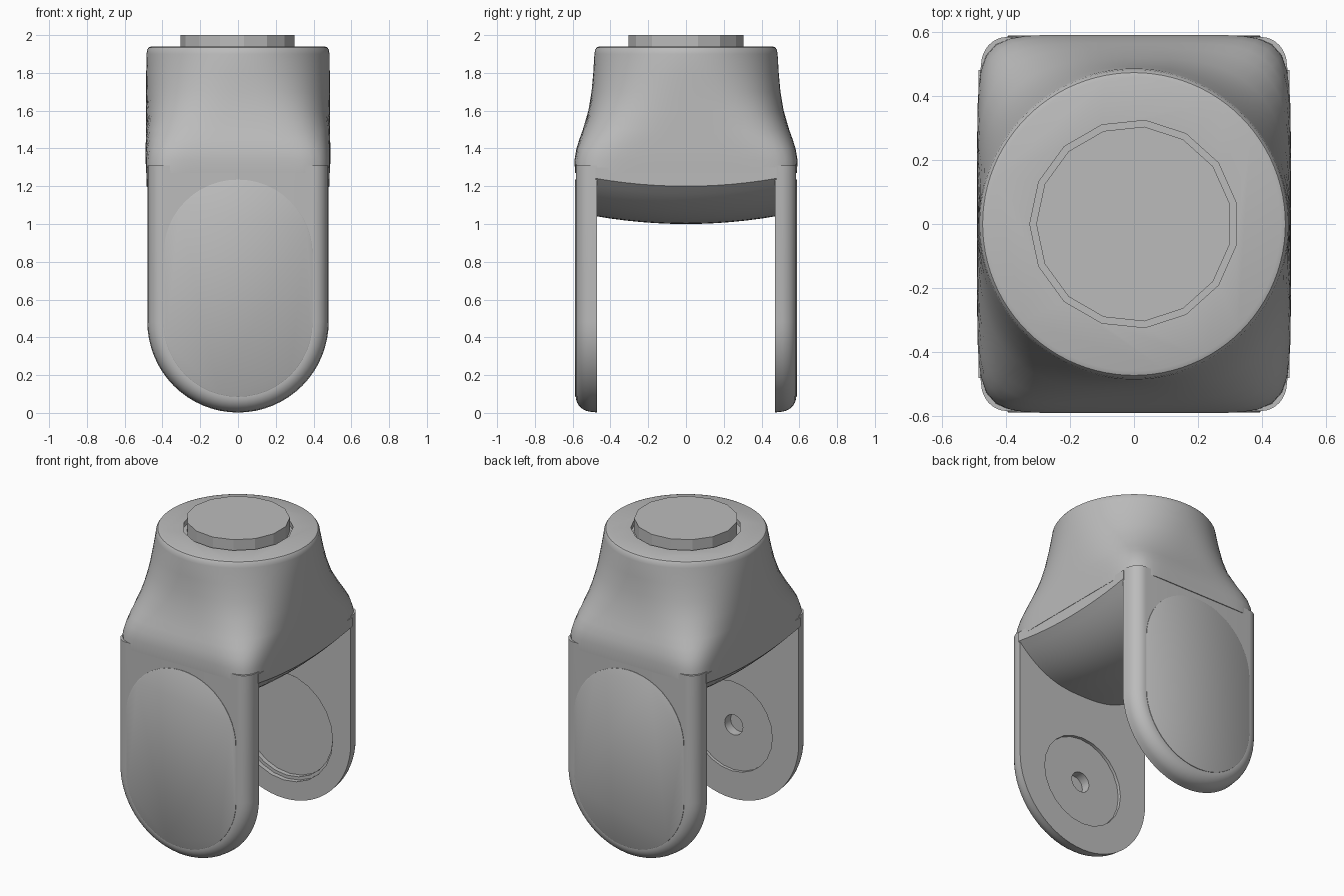
import bpy, bmesh, math
from mathutils import Matrix

if "Cube" in bpy.data.objects:
    bpy.data.objects.remove(bpy.data.objects["Cube"])

grey = bpy.data.materials.new("matte grey")
grey.use_nodes = True
COLOR = (0.5, 0.5, 0.5, 1)
grey.diffuse_color = COLOR
grey.node_tree.nodes["Principled BSDF"].inputs["Base Color"].default_value = COLOR


def finish(bm, name, angle=35):
    bmesh.ops.recalc_face_normals(bm, faces=bm.faces)
    mesh = bpy.data.meshes.new(name)
    bm.to_mesh(mesh)
    bm.free()
    obj = bpy.data.objects.new(name, mesh)
    bpy.context.collection.objects.link(obj)
    mesh.materials.append(grey)
    shade(obj, angle)
    return obj


def activate(obj):
    bpy.ops.object.select_all(action='DESELECT')
    obj.select_set(True)
    bpy.context.view_layer.objects.active = obj


def shade(obj, angle=35):
    activate(obj)
    bpy.ops.object.shade_smooth_by_angle(angle=math.radians(angle))


def loft(name, rings):
    """Skin a stack of equal-length closed rings and cap both ends."""
    bm = bmesh.new()
    loops = [[bm.verts.new(p) for p in ring] for ring in rings]
    n = len(loops[0])
    for a, b in zip(loops, loops[1:]):
        for i in range(n):
            j = (i + 1) % n
            bm.faces.new((a[i], a[j], b[j], b[i]))
    bm.faces.new(loops[0])
    bm.faces.new(loops[-1])
    return finish(bm, name)


def cylinder(name, radius, depth, matrix, sides):
    bm = bmesh.new()
    bmesh.ops.create_cone(bm, cap_ends=True, segments=sides, radius1=radius,
                          radius2=radius, depth=depth, matrix=matrix)
    return finish(bm, name, 20)


def cut(obj, cutter):
    activate(obj)
    mod = obj.modifiers.new("cut", 'BOOLEAN')
    mod.operation = 'DIFFERENCE'
    mod.solver = 'EXACT'
    mod.object = cutter
    bpy.ops.object.modifier_apply(modifier=mod.name)
    bpy.data.objects.remove(cutter)
    shade(obj)


# Body: round collar blending down into a rounded rectangle
def super_ring(z, a, b, n, count=96):
    ring = []
    for i in range(count):
        t = 2 * math.pi * i / count
        c, s = math.cos(t), math.sin(t)
        r = (abs(c / a) ** n + abs(s / b) ** n) ** (-1 / n)
        ring.append((r * c, r * s, z))
    return ring


sections = [(1.27, .487, .588, 9), (1.34, .489, .59, 8), (1.4, .489, .58, 6.5),
            (1.45, .488, .564, 5.2), (1.5, .488, .546, 4.2), (1.6, .487, .517, 3),
            (1.7, .486, .5, 2.5), (1.8, .486, .491, 2.2), (1.9, .484, .485, 2),
            (1.922, .481, .481, 2), (1.935, .472, .472, 2), (1.94, .458, .458, 2)]
body = loft("fork_body", [super_ring(*s) for s in sections])

# Stem disc sitting in a shallow socket on top
turn = Matrix.Rotation(math.pi / 15, 4, 'Z')
spin = Matrix.Rotation(math.pi / 2, 4, 'Z')


def faceted(name, radius, z0, z1):
    bm = bmesh.new()
    bottom = [bm.verts.new((-radius * math.cos(2 * math.pi * i / 15),
                            radius * math.sin(2 * math.pi * i / 15), z0)) for i in range(15)]
    face = bm.faces.new(bottom)
    top = bmesh.ops.extrude_face_region(bm, geom=[face])["geom"]
    bmesh.ops.translate(bm, vec=(0, 0, z1 - z0),
                        verts=[v for v in top if isinstance(v, bmesh.types.BMVert)])
    return finish(bm, name, 20)


cut(body, faceted("socket_cutter", .325, 1.91, 2.1))
faceted("stem_disc", .305, 1.9, 2.0)

# Bulged underside between the legs
STEPS = 24
rings = []
for k in range(13):
    y = -.48 + .96 * k / 12
    ring = [(.485, y, 1.3), (-.485, y, 1.3)]
    for i in range(STEPS + 1):
        u = -1 + 2 * i / STEPS
        ring.append((.485 * u, y, 1.0 + .04 * (y / .47) ** 2 + .2 * abs(u) ** 2.6))
    rings.append(ring)
loft("fork_underside", rings)


# Legs: flat inside, rounded rim outside, semicircular bottom
def leg_ring(y, inset):
    w = .48 - inset
    arc = [math.pi * (1 + i / 32) for i in range(33)]
    return ([(w, y, 1.31), (-w, y, 1.31)]
            + [(w * math.cos(t), y, .482 + w * math.sin(t)) for t in arc])


def stadium(y, r):
    arc = [math.pi * i / 24 for i in range(25)]
    top = [(r * math.cos(t), y, .84 + r * math.sin(t)) for t in arc]
    return top + [(-x, y, .48 + .84 - z) for x, y, z in top]


for side, label in ((-1, "front"), (1, "back")):
    rings = [leg_ring(side * .47, 0)]
    for i in range(9):
        t = math.pi / 2 * i / 8
        rings.append(leg_ring(side * (.495 + .088 * math.sin(t)),
                              .003 + .08 * (1 - math.cos(t))))
    leg = loft(label + "_leg", rings)

    # Round recesses on the inner face: (radius, depth)
    recesses = ((.29, .02), (.065, .08)) if side < 0 else ((.35, .03), (.33, .06))
    for radius, depth in recesses:
        place = Matrix.Translation((0, side * .47, .47)) @ Matrix.Rotation(math.pi / 2, 4, 'X')
        cut(leg, cylinder("recess_cutter", radius, 2 * depth, place, 24))

    # Thin oval cover plate on the outer face
    loft(label + "_cover_plate", [stadium(side * .58, .395), stadium(side * .586, .395),
                                  stadium(side * .588, .392)])
